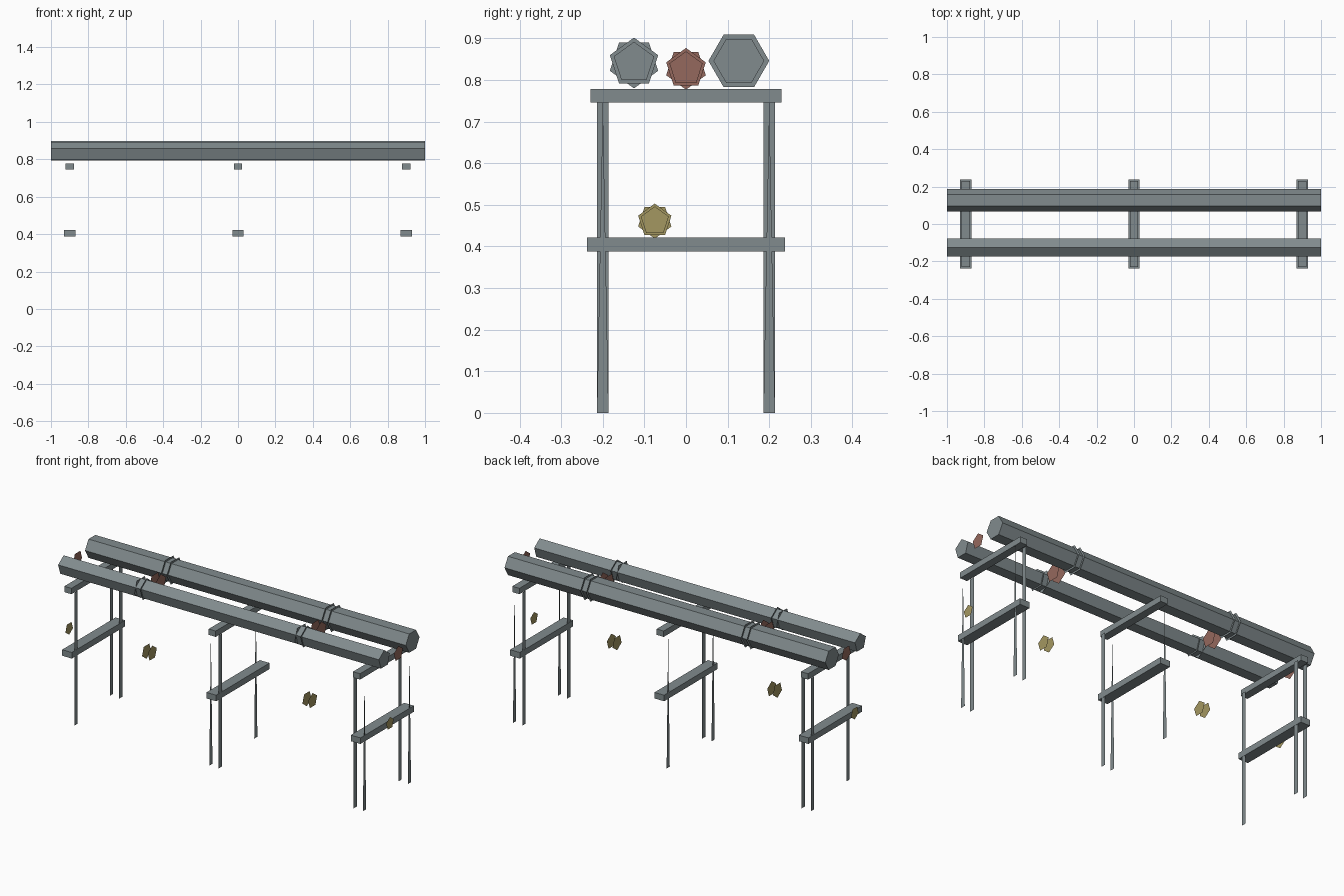
import bpy
import math

cube = bpy.data.objects.get("Cube")
if cube:
    bpy.data.objects.remove(cube, do_unlink=True)


def material(name, rgb):
    m = bpy.data.materials.new(name)
    m.use_nodes = True
    m.diffuse_color = (*rgb, 1)
    m.node_tree.nodes["Principled BSDF"].inputs["Base Color"].default_value = (*rgb, 1)
    return m


steel = material("grey steel", (0.22, 0.26, 0.27))
rust = material("rust red", (0.30, 0.14, 0.11))
brass = material("dull yellow", (0.37, 0.31, 0.12))


def add_mesh(name, verts, faces, mat):
    mesh = bpy.data.meshes.new(name)
    mesh.from_pydata(verts, [], faces)
    mesh.materials.append(mat)
    mesh.update()
    obj = bpy.data.objects.new(name, mesh)
    bpy.context.collection.objects.link(obj)
    return obj


def polygon(x, y, z, radius, sides, start):
    """Regular polygon facing along x; start is the angle of its first corner."""
    angles = [math.radians(start) + math.tau * i / sides for i in range(sides)]
    return [(x, y + radius * math.cos(a), z + radius * math.sin(a)) for a in angles]


def disc(name, x, y, z, radius, sides, start, mat):
    add_mesh(name, polygon(x, y, z, radius, sides, start), [range(sides)], mat)


def pipe(name, y, z, radius, sides, start, mat):
    verts = polygon(-1, y, z, radius, sides, start) + polygon(1, y, z, radius, sides, start)
    walls = [(i, i + sides, (i + 1) % sides + sides, (i + 1) % sides) for i in range(sides)]
    caps = [list(range(sides)), list(range(2 * sides - 1, sides - 1, -1))]
    add_mesh(name, verts, walls + caps, mat)


def bar(name, x, z, size):
    bpy.ops.mesh.primitive_cube_add(size=1, location=(x, 0, z))
    obj = bpy.context.object
    obj.name = name
    obj.scale = size
    obj.data.materials.append(steel)


def leg_plate(name, x, y, top_half):
    """Thin upright plate, narrowing to a point when top_half is zero."""
    low, high, half = 0, 0.75, 0.014
    verts = [(x, y - half, low), (x, y + half, low)]
    if top_half:
        verts += [(x, y + top_half, high), (x, y - top_half, high)]
    else:
        verts += [(x, y, high)]
    add_mesh(name, verts, [range(len(verts))], steel)


# Long pipes lying on top
pipe("large_pipe", 0.127, 0.846, 0.061, 6, 0, steel)
pipe("medium_pipe", -0.125, 0.841, 0.051, 5, 90, steel)

# Flange plates at the two joints of every run
runs = [
    ("large", 0.127, 0.846, 0.073, 6, 0, steel),
    ("medium", -0.125, 0.841, 0.061, 5, 90, steel),
    ("red", 0, 0.827, 0.05, 5, 90, rust),
    ("yellow", -0.075, 0.461, 0.042, 5, 90, brass),
]
for name, y, z, radius, sides, start, mat in runs:
    for joint in (-0.5, 0.5):
        for side in (-1, 1):
            turn = start if side > 0 else start + 180
            disc(name + "_flange", joint + side * 0.018, y, z, radius, sides, turn, mat)

# End plates of the two slim runs
for name, y, z, radius, sides, start, mat in runs[2:]:
    for x in (-1, 1):
        disc(name + "_end", x, y, z, radius * 0.84, sides, start * x, mat)

# Three support frames
for x in (-0.9, 0, 0.9):
    bar("upper_crossbar", x, 0.762, (0.044, 0.46, 0.033))
    bar("lower_crossbar", x, 0.405, (0.06, 0.476, 0.034))
    for y in (-0.2, 0.2):
        for side in (-1, 1):
            # Two of the plates are absent
            if (x < 0 and y < 0 and side < 0) or (x == 0 and y > 0 and side > 0):
                continue
            pointed = (x == 0 and side < 0) or (x > 0 and side > 0)
            leg_plate("leg_plate", x + side * 0.029, y, 0 if pointed else 0.014)
